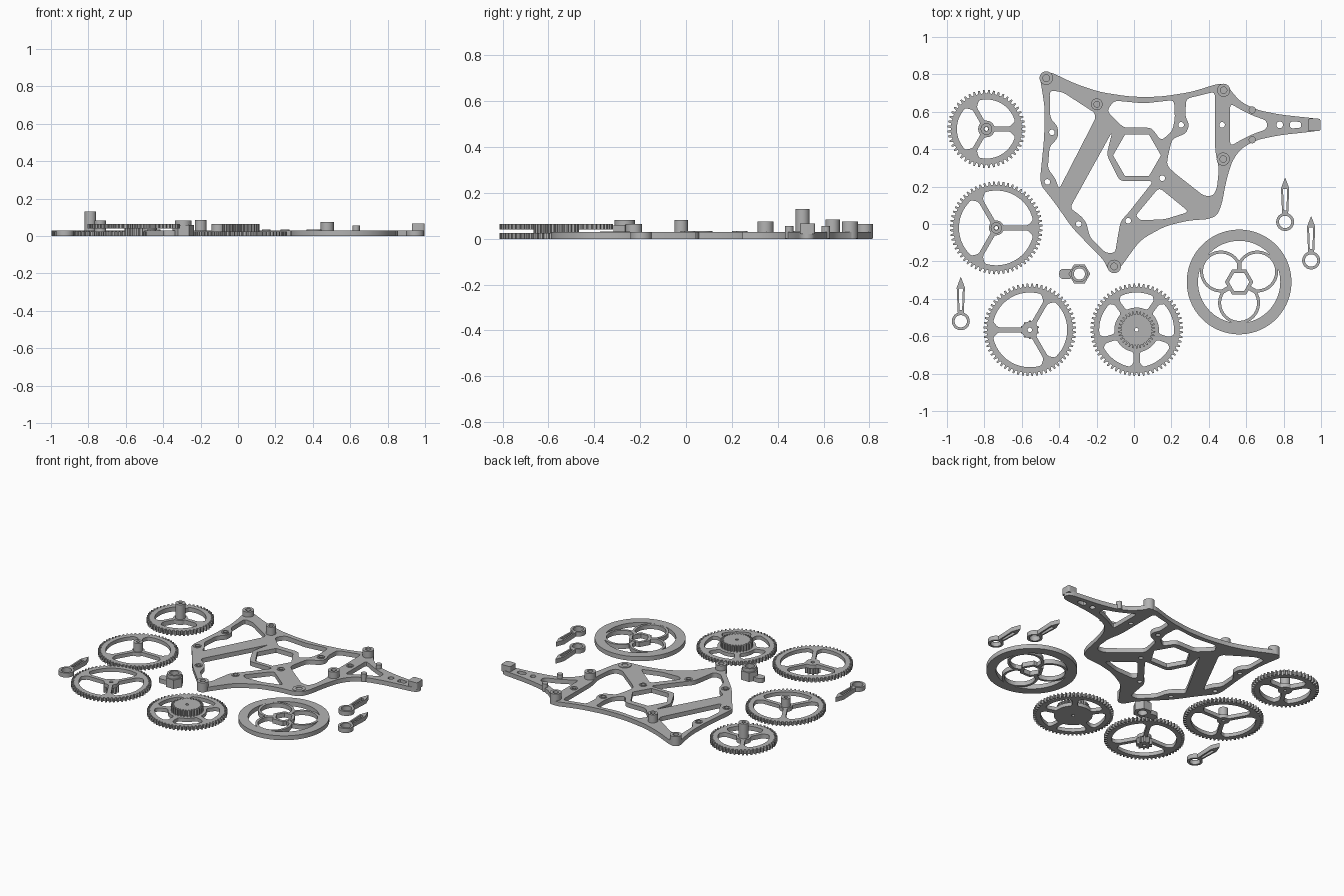
import bpy, bmesh, math
from math import sin, cos, pi, asin, radians
from mathutils import Vector

if "Cube" in bpy.data.objects:
    bpy.data.objects.remove(bpy.data.objects["Cube"])

grey = bpy.data.materials.new("mid_grey")
grey.diffuse_color = (0.45, 0.45, 0.45, 1)
grey.use_nodes = True
grey.node_tree.nodes["Principled BSDF"].inputs["Base Color"].default_value = grey.diffuse_color


def prism(name, loops, z0, z1, at=(0, 0)):
    """Extrude an outline (first loop) with holes (other loops) from z0 to z1."""
    cu = bpy.data.curves.new(name, 'CURVE')
    cu.dimensions, cu.fill_mode, cu.extrude = '2D', 'BOTH', (z1 - z0) / 2
    for loop in loops:
        sp = cu.splines.new('POLY')
        sp.points.add(len(loop) - 1)
        for p, (x, y) in zip(sp.points, loop):
            p.co = (x, y, 0, 1)
        sp.use_cyclic_u = True
    tmp = bpy.data.objects.new(name + "_curve", cu)
    bpy.context.collection.objects.link(tmp)
    me = bpy.data.meshes.new_from_object(
        tmp.evaluated_get(bpy.context.evaluated_depsgraph_get()))
    bpy.data.objects.remove(tmp)
    bm = bmesh.new()
    bm.from_mesh(me)
    bmesh.ops.remove_doubles(bm, verts=bm.verts, dist=1e-5)
    bmesh.ops.recalc_face_normals(bm, faces=bm.faces)
    bm.to_mesh(me)
    bm.free()
    me.materials.clear()
    me.materials.append(grey)
    ob = bpy.data.objects.new(name, me)
    bpy.context.collection.objects.link(ob)
    ob.location = (at[0] + .004, at[1] - .005, (z0 + z1) / 2)
    bpy.ops.object.select_all(action='DESELECT')
    ob.select_set(True)
    bpy.context.view_layer.objects.active = ob
    bpy.ops.object.shade_smooth_by_angle(angle=radians(30))
    return ob


def circle(r, n=32, c=(0, 0), turn=0.0):
    return [(c[0] + r * cos(turn + 2 * pi * i / n),
             c[1] + r * sin(turn + 2 * pi * i / n)) for i in range(n)]


def fillet(pts, r):
    """Round the corners of a closed polygon."""
    out = []
    for i, p in enumerate(pts):
        p, a, b = Vector(p), Vector(pts[i - 1]), Vector(pts[(i + 1) % len(pts)])
        pa, pb = a - p, b - p
        d = min(r, pa.length * 0.45, pb.length * 0.45)
        s, e = p + pa.normalized() * d, p + pb.normalized() * d
        for t in (0, 0.25, 0.5, 0.75, 1):
            out.append(tuple(s * (1 - t) ** 2 + p * 2 * t * (1 - t) + e * t * t))
    return out


def teeth(root, tip, n):
    pts = []
    for i in range(n):
        for f, r in ((0.0, root), (0.2, root), (0.34, tip), (0.66, tip), (0.8, root)):
            a = 2 * pi * (i + f) / n
            pts.append((r * cos(a), r * sin(a)))
    return pts


def openings(r0, r1, n, first, w, cut=.03):
    """Windows between n spokes of width w, with their outer corners rounded by cut."""
    res = []
    for k in range(n):
        a, b = first + 2 * pi * k / n, first + 2 * pi * (k + 1) / n
        e0, e1, em = (asin(w / 2 / r) for r in (r0, r1, r1 - cut))
        g = cut / r1
        arc = [a + e1 + g + (b - a - 2 * e1 - 2 * g) * i / 18 for i in range(19)]
        pol = [(r1 - cut, a + em)] + [(r1, t) for t in arc] + [(r1 - cut, b - em)]
        pol += [(r0, b - e0 + (a - b + 2 * e0) * i / 4) for i in range(5)]
        res.append(fillet([(r * cos(t), r * sin(t)) for r, t in pol], 0.015))
    return res


# --- Frame plate with cut windows and screw holes ---
outline = [(-.51, .80), (-.473, .82), (-.435, .81), (-.32, .755), (-.185, .71), (-.02, .685),
           (.135, .685), (.30, .71), (.445, .755), (.495, .75), (.52, .71), (.565, .66),
           (.645, .617), (.775, .59), (.96, .57), (.985, .56), (.996, .535), (.985, .51),
           (.96, .50), (.775, .48), (.645, .453), (.565, .405), (.52, .34), (.49, .24),
           (.465, .11), (.44, .05), (.39, .03), (.295, .025), (.165, -.005), (.03, -.08),
           (-.075, -.225), (-.11, -.255), (-.145, -.235), (-.165, -.19), (-.335, -.015),
           (-.425, .115), (-.50, .21), (-.505, .255), (-.485, .455), (-.48, .615), (-.495, .72)]
windows = [
    [(-.455, .72), (-.385, .71), (-.215, .60), (-.21, .57), (-.405, .19), (-.425, .25),
     (-.465, .30), (-.455, .42), (-.41, .465), (-.41, .525), (-.452, .57)],
    [(-.12, .50), (-.15, .375), (-.08, .235), (.10, .235), (-.03, .07), (-.075, .02),
     (-.085, -.03), (-.105, -.15), (-.155, -.15), (-.24, -.065), (-.258, .01),
     (-.285, .045), (-.345, .09), (-.325, .13)],
    [(-.11, .665), (.05, .65), (.21, .668), (.215, .57), (.20, .50), (.14, .45),
     (.09, .52), (-.06, .52), (-.15, .61)],
    [(.275, .675), (.42, .71), (.43, .69), (.43, .40), (.45, .30), (.44, .20), (.42, .155),
     (.37, .155), (.21, .28), (.17, .32), (.18, .38), (.20, .46), (.275, .49),
     (.292, .535), (.27, .58)],
    [(.13, .20), (.29, .07), (.16, .03), (.03, .025), (.005, .05)],
    [(.51, .65), (.56, .62), (.63, .585), (.70, .56), (.71, .535), (.70, .51), (.63, .485),
     (.56, .45), (.51, .42)]]
screws = [(-.443, .495), (-.467, .23), (-.30, .005), (-.035, .022), (.248, .535),
          (.147, .25), (.467, .535)]
hexagon = circle(.128, 6, (.012, .372))
nose_slot = fillet([(.83, .555), (.89, .55), (.89, .52), (.83, .515)], .018)
prism("frame_plate", [fillet(outline, .05)] + [fillet(w, .025) for w in windows]
      + [hexagon, nose_slot, circle(.018, 20, (.775, .535))]
      + [circle(.015, 16, s) for s in screws], 0, .03)

# --- Tall bosses and pegs on the frame ---
for i, (x, y, r, h) in enumerate([(-.473, .785, .036, .065), (-.203, .645, .031, .085),
                                  (-.11, -.222, .036, .065), (.403, .08, .04, .034),
                                  (.475, .72, .035, .075), (.473, .352, .035, .075)]):
    prism(f"frame_boss_{i}", [circle(r), circle(r * .5, 20)], .001, h, (x, y))
for i, (x, y) in enumerate(screws):
    prism(f"screw_ring_{i}", [circle(.024, 20), circle(.015, 16)], .001, .034, (x, y))
for i, y in enumerate((.615, .455)):
    prism(f"nose_peg_{i}", [circle(.019, 20)], .001, .056, (.628, y))
prism("nose_post", [fillet([(-.035, -.033), (.033, -.033), (.033, .033), (-.035, .033)], .012)],
      .02, .066, (.96, .535))

# --- Three-spoke gears ---
c = (-.793, .513)
prism("small_gear", [teeth(.19, .208, 48), *openings(.045, .158, 3, 0, .026), circle(.01, 16)],
      0, .03, c)
prism("small_gear_hub", [circle(.031), circle(.012, 16)], .03, .13, c)

c = (-.74, -.016)
prism("left_gear", [teeth(.23, .248, 60), *openings(.04, .2, 3, 0, .026), circle(.01, 16)],
      0, .025, c)
prism("left_gear_hub", [circle(.03), circle(.012, 16)], .025, .083, c)

# this one rests on its pinion
c = (-.561, -.561)
prism("raised_gear", [teeth(.23, .248, 60), *openings(.045, .2, 3, pi / 3, .026),
                      circle(.012, 16)], .04, .065, c)
prism("raised_gear_pinion", [teeth(.035, .05, 10), circle(.012, 16)], 0, .04, c)

# --- Five-spoke gear with stacked pinion ---
c = (.01, -.561)
prism("double_gear", [teeth(.23, .248, 60), *openings(.12, .2, 5, -pi / 2, .034, .02),
                      circle(.01, 16)], 0, .025, c)
prism("double_gear_pinion", [teeth(.082, .1, 30), circle(.01, 16)], .025, .065, c)

# --- Flywheel with three curved lobes ---
c = (.558, -.305)
prism("flywheel_rim", [circle(.28, 96), circle(.22, 96)], 0, .03, c)
for k in range(3):
    a = -pi / 2 + 2 * pi * k / 3
    arc = [a + radians(t) for t in range(-125, 126, 10)]
    lobe = [(.112 * cos(a) + r * cos(t), .112 * sin(a) + r * sin(t))
            for r, seq in ((.112, arc), (.096, arc[::-1])) for t in seq]
    prism(f"flywheel_lobe_{k}", [lobe], 0, .0295, c)
    b = a + pi / 3
    spoke = [(r * cos(b) - s * sin(b), r * sin(b) + s * cos(b))
             for r, s in ((.058, -.012), (.115, -.012), (.115, .012), (.058, .012))]
    prism(f"flywheel_spoke_{k}", [spoke], .0005, .029, c)
prism("flywheel_hub", [circle(.076, 6), circle(.055, 6)], 0, .031, c)

# --- Three pointers ---
for i, c in enumerate([(.804, .016), (.943, -.19), (-.93, -.515)]):
    prism(f"pointer_ring_{i}", [circle(.048), circle(.033)], 0, .03, c)
    prism(f"pointer_arm_{i}", [[(-.016, .04), (.016, .04), (.022, .18), (0, .238), (-.022, .18)],
                               [(-.007, .06), (.007, .06), (.011, .175), (-.011, .175)]],
          0, .0295, c)

# --- Hex knob with side tab ---
c = (-.296, -.262)
prism("knob_hex", [circle(.058, 6), circle(.03, 24)], 0, .06, c)
prism("knob_collar", [circle(.044), circle(.03, 24)], .06, .083, c)
prism("knob_tab", [fillet([(-.035, -.027), (-.035, .027), (-.108, .027), (-.108, -.027)], .025)],
      0, .03, c)
